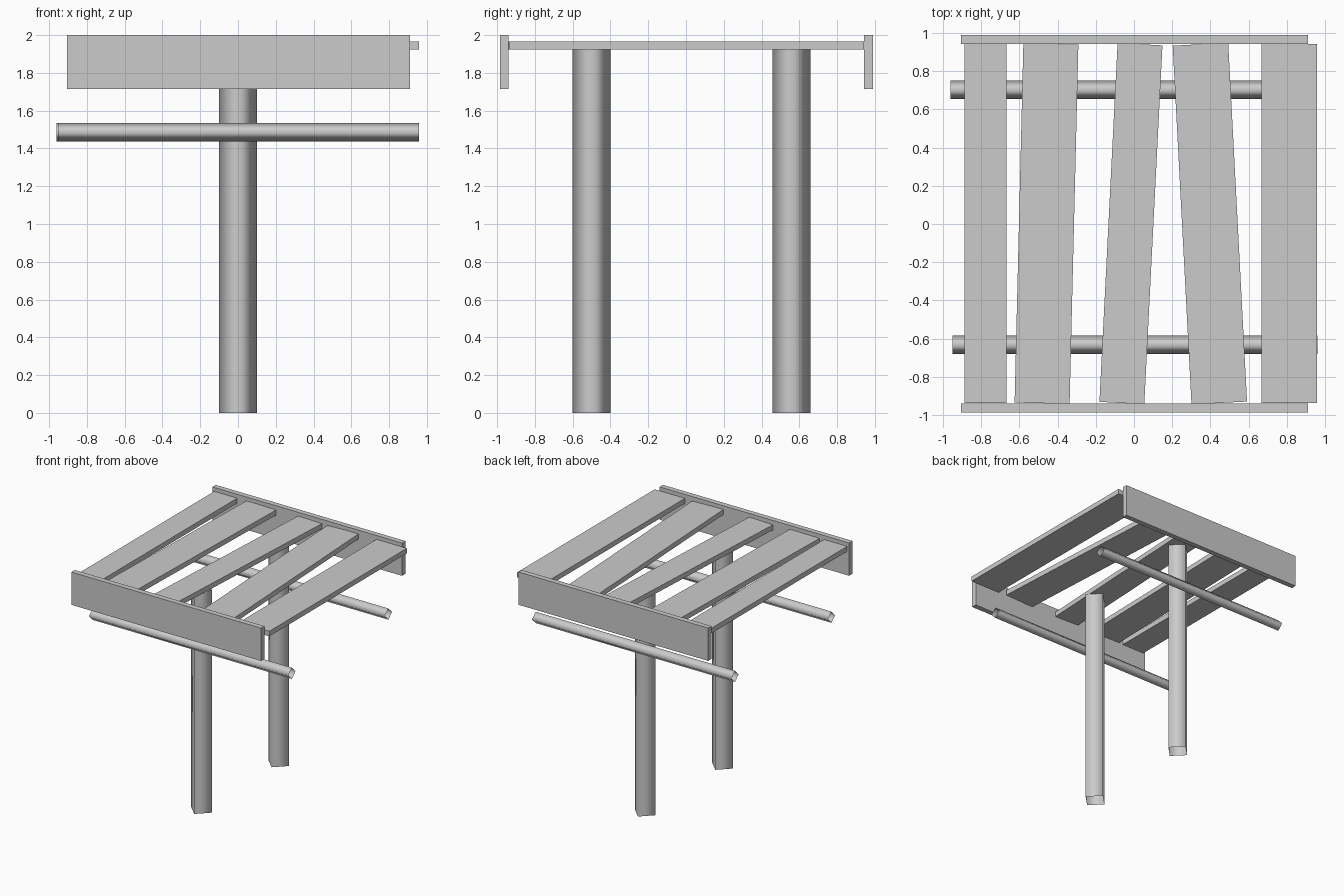
import bpy
from math import radians

cube = bpy.data.objects.get("Cube")
if cube:
    bpy.data.objects.remove(cube, do_unlink=True)

grey = bpy.data.materials.new("plain_grey")
grey.use_nodes = True
grey.diffuse_color = (0.6, 0.6, 0.6, 1)
grey.node_tree.nodes["Principled BSDF"].inputs["Base Color"].default_value = (0.6, 0.6, 0.6, 1)


def finish(name):
    obj = bpy.context.object
    obj.name = name
    obj.data.materials.append(grey)
    return obj


def board(name, location, size, turn=0):
    bpy.ops.mesh.primitive_cube_add(size=1, location=location, rotation=(0, 0, radians(turn)))
    obj = finish(name)
    obj.scale = size
    return obj


def pole(name, location, radius, length, rotation=(0, 0, 0)):
    # Open four-sided tube with smooth shading
    bpy.ops.mesh.primitive_cylinder_add(vertices=4, radius=radius, depth=length,
                                        end_fill_type='NOTHING',
                                        location=location, rotation=rotation)
    obj = finish(name)
    obj.data.shade_smooth()
    return obj


# Upright posts
POST_TOP = 1.923
for side, y in (("front", -0.5), ("back", 0.558)):
    pole(side + "_post", (0, y, POST_TOP / 2), 0.1, POST_TOP)

# Horizontal rails beside the posts
for side, x, y in (("front", 0.004, -0.632), ("back", -0.006, 0.702)):
    pole(side + "_rail", (x, y, 1.487), 0.049, 1.91, (0, radians(90), 0))

# Upright end boards
for side, y in (("front", -0.963), ("back", 0.966)):
    board(side + "_end_board", (0.003, y, 1.858), (1.816, 0.046, 0.284))

# Loosely laid top slats: centre x, width, turn in degrees
slats = [(-0.777, 0.22, 0), (-0.458, 0.288, -1.4), (-0.016, 0.235, -2.9),
         (0.397, 0.291, 3.0), (0.812, 0.29, 0)]
for i, (x, width, turn) in enumerate(slats, 1):
    board(f"top_slat_{i}", (x, 0.002, 1.945), (width, 1.88, 0.044), turn)
